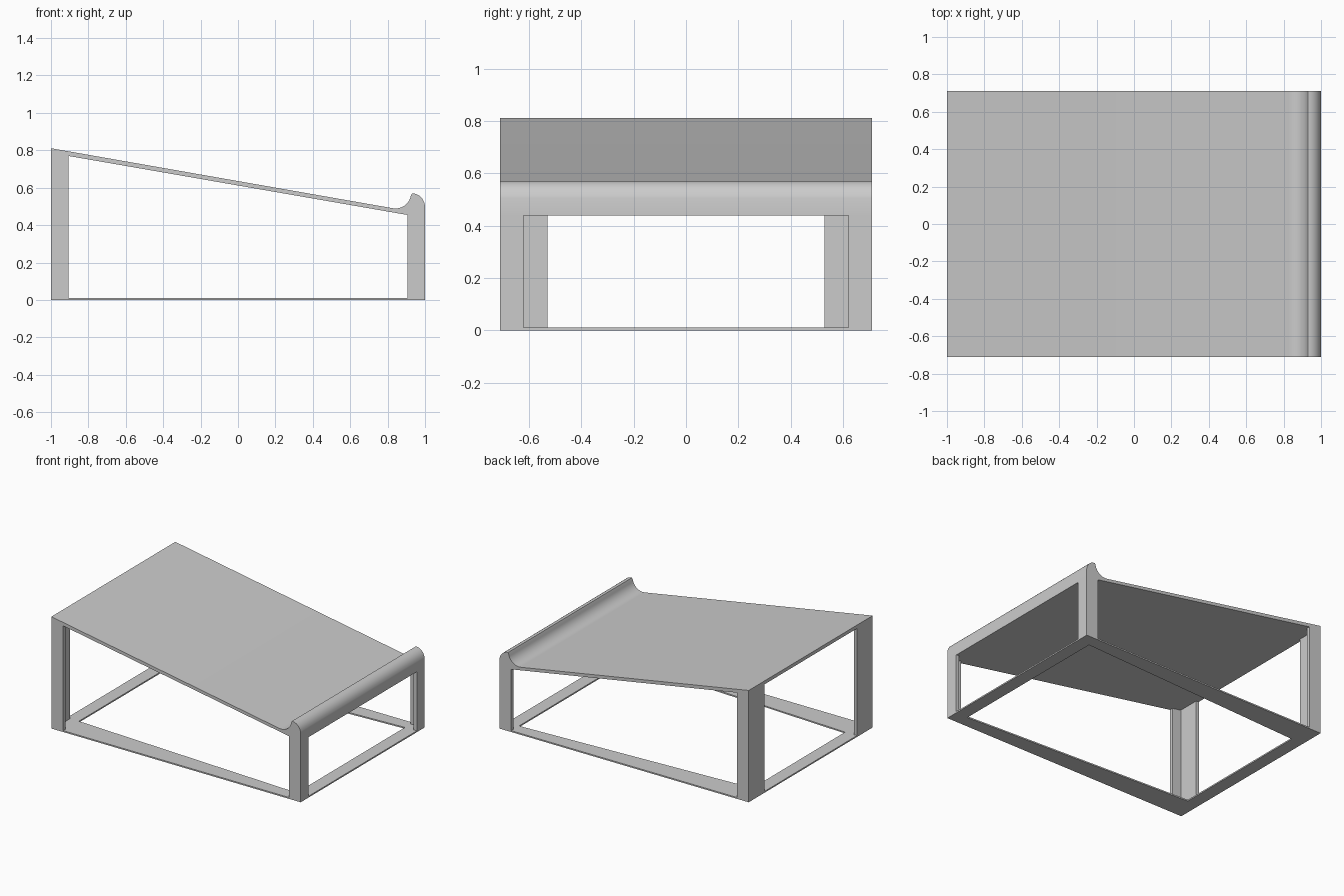
import bpy
import bmesh
import math

default_cube = bpy.data.objects.get("Cube")
if default_cube:
    bpy.data.objects.remove(default_cube, do_unlink=True)

HALF_X, HALF_Y = 1.0, 0.71
ARM_X = 0.095               # leg width along the long sides
HIGH_ARM, LOW_ARM = 0.18, 0.09   # leg widths on the tall and low ends
SHEET = 0.025               # plate thickness
BASE = 0.01                 # base frame thickness
SLOPE = -0.174

grey = bpy.data.materials.new("plain_grey")
grey.use_nodes = True
grey.diffuse_color = (0.6, 0.6, 0.6, 1)
grey.node_tree.nodes["Principled BSDF"].inputs["Base Color"].default_value = (0.6, 0.6, 0.6, 1)


def underside(x):
    return 0.612 + SLOPE * x


def finish(name, bm):
    bmesh.ops.recalc_face_normals(bm, faces=bm.faces)
    mesh = bpy.data.meshes.new(name)
    bm.to_mesh(mesh)
    bm.free()
    mesh.materials.append(grey)
    obj = bpy.data.objects.new(name, mesh)
    bpy.context.collection.objects.link(obj)
    return obj


def loft(name, start, end):
    """Closed solid between two matching outlines."""
    bm = bmesh.new()
    a = [bm.verts.new(p) for p in start]
    b = [bm.verts.new(p) for p in end]
    bm.faces.new(a)
    bm.faces.new(b)
    for i in range(len(a)):
        j = (i + 1) % len(a)
        bm.faces.new((a[i], a[j], b[j], b[i]))
    return finish(name, bm)


def arc(cx, cz, rx, rz, first, last, steps=10):
    angles = [math.radians(first + (last - first) * i / steps) for i in range(steps + 1)]
    return [(cx + rx * math.cos(t), cz + rz * math.sin(t)) for t in angles]


# Sloped top with a hollow sweep rising into a rounded stop lip
profile = [(-HALF_X, underside(-HALF_X)), (-HALF_X, underside(-HALF_X) + SHEET)]
profile += arc(0.842, 0.57, 0.083, 0.081, 260, 350)
profile += arc(0.93, 0.495, 0.07, 0.075, 90, 15)
profile += [(HALF_X, 0.505), (HALF_X, underside(HALF_X))]
top = loft("sloped_top", [(x, -HALF_Y, z) for x, z in profile],
           [(x, HALF_Y, z) for x, z in profile])
bpy.context.view_layer.objects.active = top
top.select_set(True)
bpy.ops.object.shade_smooth_by_angle(angle=math.radians(30))
top.select_set(False)

# Angle-section legs, mirrored to the four corners
for end_name, sx, arm_y in (("high", -1, HIGH_ARM), ("low", 1, LOW_ARM)):
    for side_name, sy in (("right", -1), ("left", 1)):
        section = [(0, 0), (ARM_X, 0), (ARM_X, SHEET), (SHEET, SHEET),
                   (SHEET, arm_y), (0, arm_y)]
        plan = [(sx * (HALF_X - u), sy * (HALF_Y - v)) for u, v in section]
        loft(f"{end_name}_{side_name}_leg", [(x, y, BASE) for x, y in plan],
             [(x, y, underside(x)) for x, y in plan])

# Thin base frame with a tapering opening
inner_x = HALF_X - ARM_X
corners = ((-1, -1), (1, -1), (1, 1), (-1, 1))
outer = [(sx * HALF_X, sy * HALF_Y) for sx, sy in corners]
inner = [(sx * inner_x, sy * (HALF_Y - (LOW_ARM if sx > 0 else HIGH_ARM)))
         for sx, sy in corners]
bm = bmesh.new()
rings = [[bm.verts.new((x, y, z)) for x, y in loop]
         for loop, z in ((outer, 0), (outer, BASE), (inner, BASE), (inner, 0))]
for k in range(4):
    this, following = rings[k], rings[(k + 1) % 4]
    for i in range(4):
        j = (i + 1) % 4
        bm.faces.new((this[i], this[j], following[j], following[i]))
finish("base_frame", bm)
